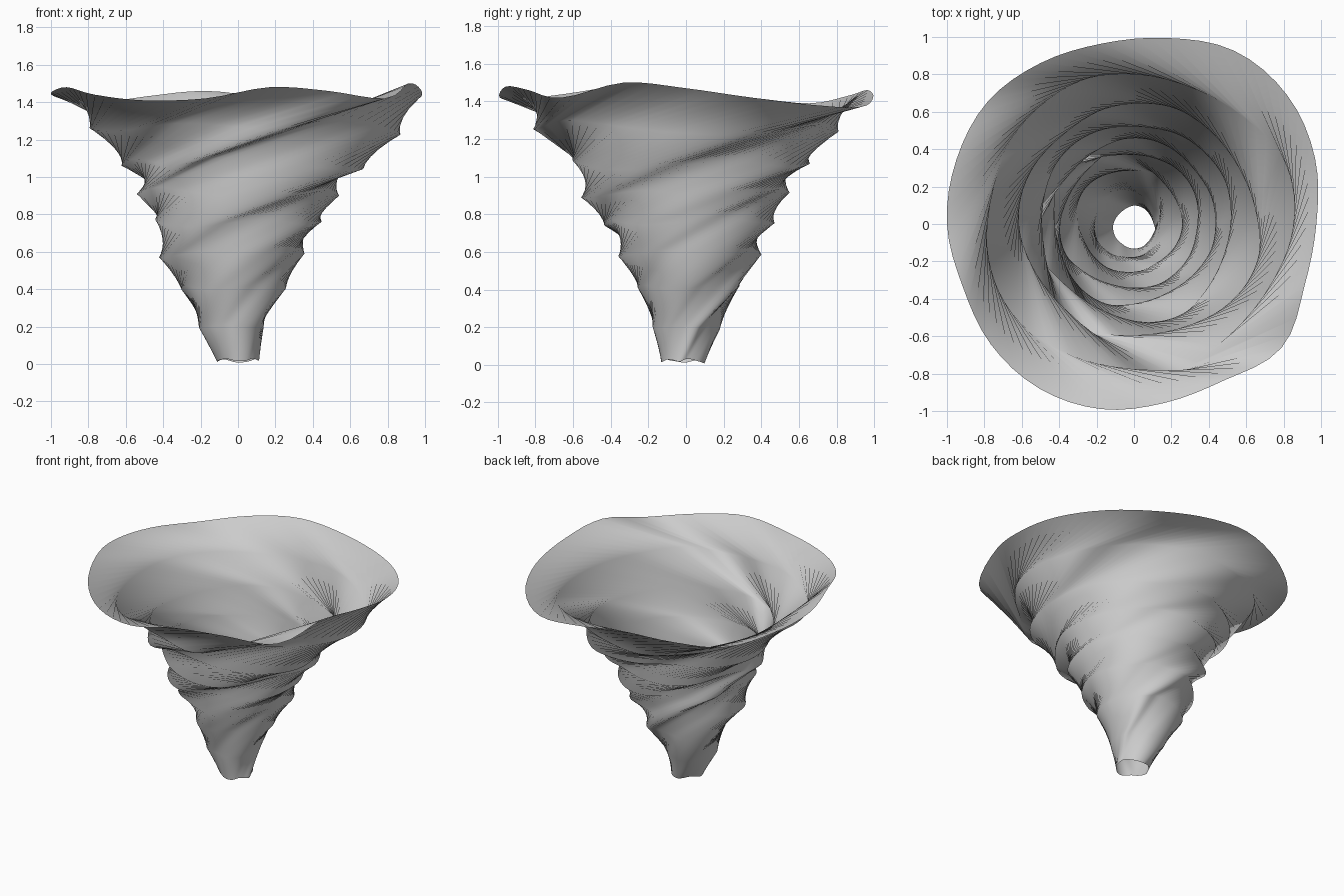
import bpy, math

if "Cube" in bpy.data.objects:
    bpy.data.objects.remove(bpy.data.objects["Cube"])

# Wavy rim outline, sampled every 20 degrees counter-clockwise from +x
RIM_R = [.975, 1.03, 1.07, 1.07, 1.01, .98, .995, 1.02, 1.01,
         1.0, .975, 1.0, 1.015, 1.005, .97, .965, 1.03, .97]
RIM_Z = [1.47, 1.42, 1.38, 1.37, 1.42, 1.46, 1.43, 1.39, 1.42,
         1.45, 1.48, 1.44, 1.41, 1.42, 1.48, 1.46, 1.42, 1.50]

# Rings: height, radius, centre x, centre y, twist from this ring to the next (degrees)
RINGS = [(0.02, .11, 0, -.02, 28), (.20, .175, -.035, -.005, 38), (.41, .275, -.02, .02, 42),
         (.59, .375, -.02, .02, 45), (.76, .45, -.005, .02, 46), (.915, .535, 0, .015, 46),
         (1.07, .64, .02, .015, 46), (1.26, .805, .01, 0, 36), (1.43, 1.0, 0, 0, 0)]
SEG = 72
MEAN_Z = sum(RIM_Z) / len(RIM_Z)


def sample(table, deg):
    """Smooth periodic interpolation of a table."""
    n = len(table)
    u = (deg % 360) / 360 * n
    i, t = int(u), u - int(u)
    a, b, c, d = (table[(i + k) % n] for k in (-1, 0, 1, 2))
    return b + .5 * t * (c - a + t * (2*a - 5*b + 4*c - d + t * (3*(b - c) + d - a)))


# Each ring is a scaled, rotated copy of the rim; straight edges between rings form the swirl
verts, faces = [], []
turn = -sum(r[4] for r in RINGS)
for z, rad, cx, cy, twist in RINGS:
    for k in range(SEG):
        src = 360 * k / SEG
        a = math.radians(src + turn)
        r = rad * sample(RIM_R, src)
        top = rad >= 1
        dz = (sample(RIM_Z, src) - MEAN_Z) * (1 if top else min(.8, rad * .6 + .12))
        verts.append((cx + r * math.cos(a), cy + r * math.sin(a),
                      max(0, (MEAN_Z if top else z) + dz)))
    turn += twist

for i in range(len(RINGS) - 1):
    for k in range(SEG):
        a, b = i * SEG + k, i * SEG + (k + 1) % SEG
        faces += [(a, b, b + SEG), (a, b + SEG, a + SEG)]

# Funnel sheet, open at both ends
mesh = bpy.data.meshes.new("swirl_funnel")
mesh.from_pydata(verts, [], faces)
mesh.update()
mesh.polygons.foreach_set("use_smooth", [True] * len(mesh.polygons))
funnel = bpy.data.objects.new("swirl_funnel", mesh)
bpy.context.collection.objects.link(funnel)
